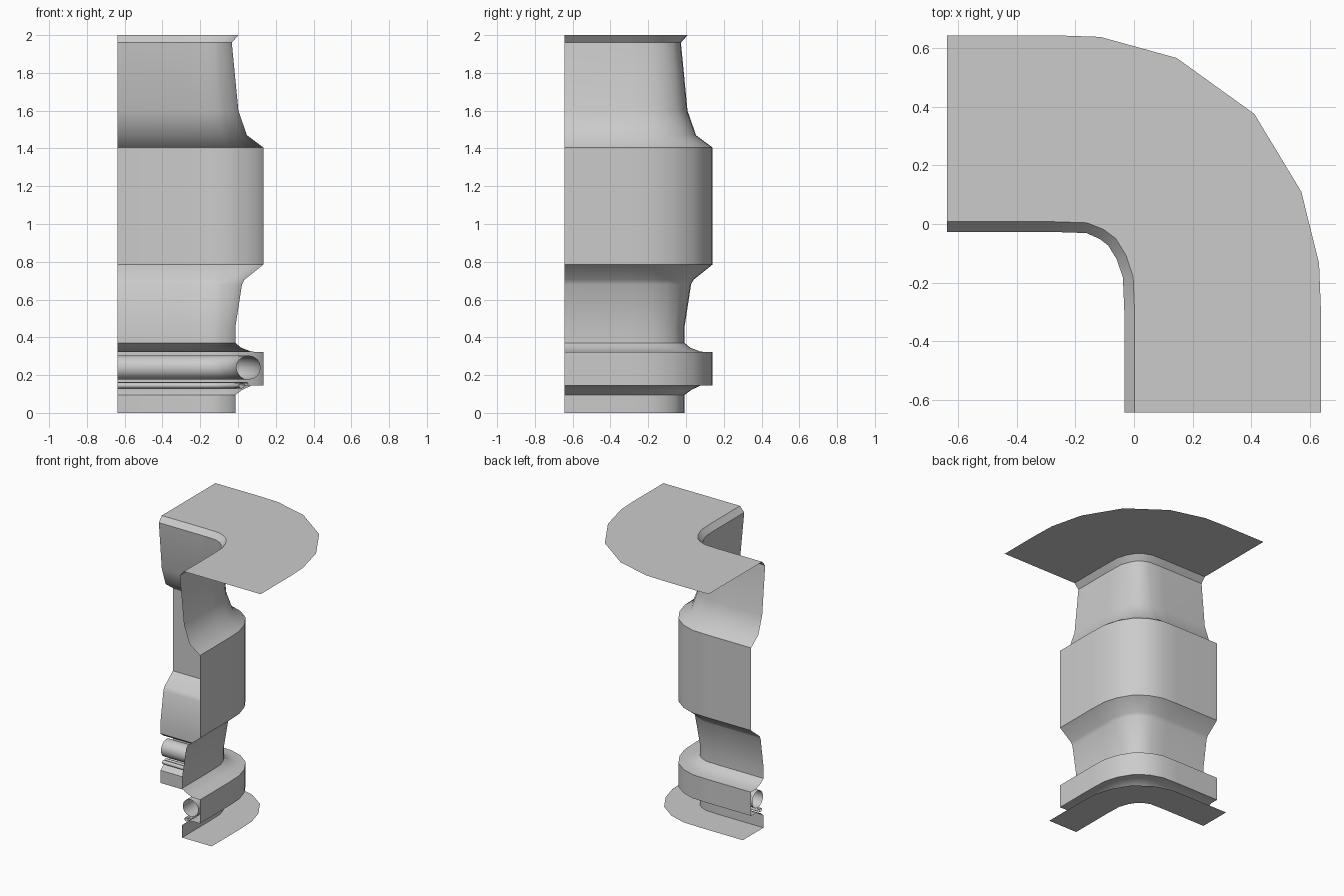
import bpy
from math import radians, cos, sin, pi

if "Cube" in bpy.data.objects:
    bpy.data.objects.remove(bpy.data.objects["Cube"])

# Corner path seen from above: (x, y, angle of the outward normal in degrees)
PATH = [(-0.638, 0.008, 90), (-0.28, 0.008, 90), (-0.16, 0.004, 86),
        (-0.103, -0.019, 67), (-0.062, -0.05, 42), (-0.027, -0.107, 20),
        (-0.003, -0.179, 4), (0.002, -0.30, 0), (0.002, -0.643, 0)]


def sweep(name, profile, closed=False, sharp=41):
    """Sweep an (outward offset, height) profile round the corner path."""
    n = len(profile)
    verts = [(x + d * cos(radians(a)), y + d * sin(radians(a)), z)
             for x, y, a in PATH for d, z in profile]
    faces = []
    for i in range(len(PATH) - 1):
        for j in range(n if closed else n - 1):
            k = (j + 1) % n
            faces.append((i * n + j, i * n + k, (i + 1) * n + k, (i + 1) * n + j))
    mesh = bpy.data.meshes.new(name)
    mesh.from_pydata(verts, [], faces)
    obj = bpy.data.objects.new(name, mesh)
    bpy.context.collection.objects.link(obj)
    bpy.ops.object.select_all(action='DESELECT')
    obj.select_set(True)
    bpy.context.view_layer.objects.active = obj
    bpy.ops.object.shade_smooth_by_angle(angle=radians(sharp))
    return obj


def pipe(name, d, z, r, sides):
    """Open-ended pipe following the wall."""
    ring = [(d + r * cos(2 * pi * i / sides), z + r * sin(2 * pi * i / sides))
            for i in range(sides)]
    sweep(name, ring, closed=True, sharp=60)


# Floor strip and skirting
sweep("floor_strip", [(0.23, 0), (-0.015, 0)])
sweep("skirting", [(-0.015, 0), (-0.015, 0.095)])

# Projecting rail that hides the pipes, open at the back
sweep("rail_cover", [(-0.015, 0.095), (0.02, 0.122), (0.07, 0.145), (0.132, 0.145),
                     (0.132, 0.322), (0.07, 0.324), (0.015, 0.345), (-0.015, 0.37)])

# Wall: lower panel, bulging middle panel, upper panel with cornice
sweep("lower_wall", [(-0.015, 0.37), (-0.015, 0.46), (0.019, 0.68),
                     (0.032, 0.705), (0.132, 0.785)])
sweep("middle_panel", [(0.132, 0.785), (0.132, 1.405)])
sweep("upper_wall", [(0.132, 1.405), (0.045, 1.47), (0.0, 1.6), (-0.035, 1.96)])
sweep("cornice", [(-0.035, 1.96), (0.0, 2.0)])

# Ceiling panel fanning outward
sweep("ceiling_panel", [(0.0, 2.0), (0.636, 2.0)])

# Pipes inside the rail
pipe("large_pipe", 0.054, 0.24, 0.064, 16)
pipe("small_pipe", 0.018, 0.145, 0.015, 8)
pipe("thin_cable", 0.042, 0.153, 0.011, 8)
